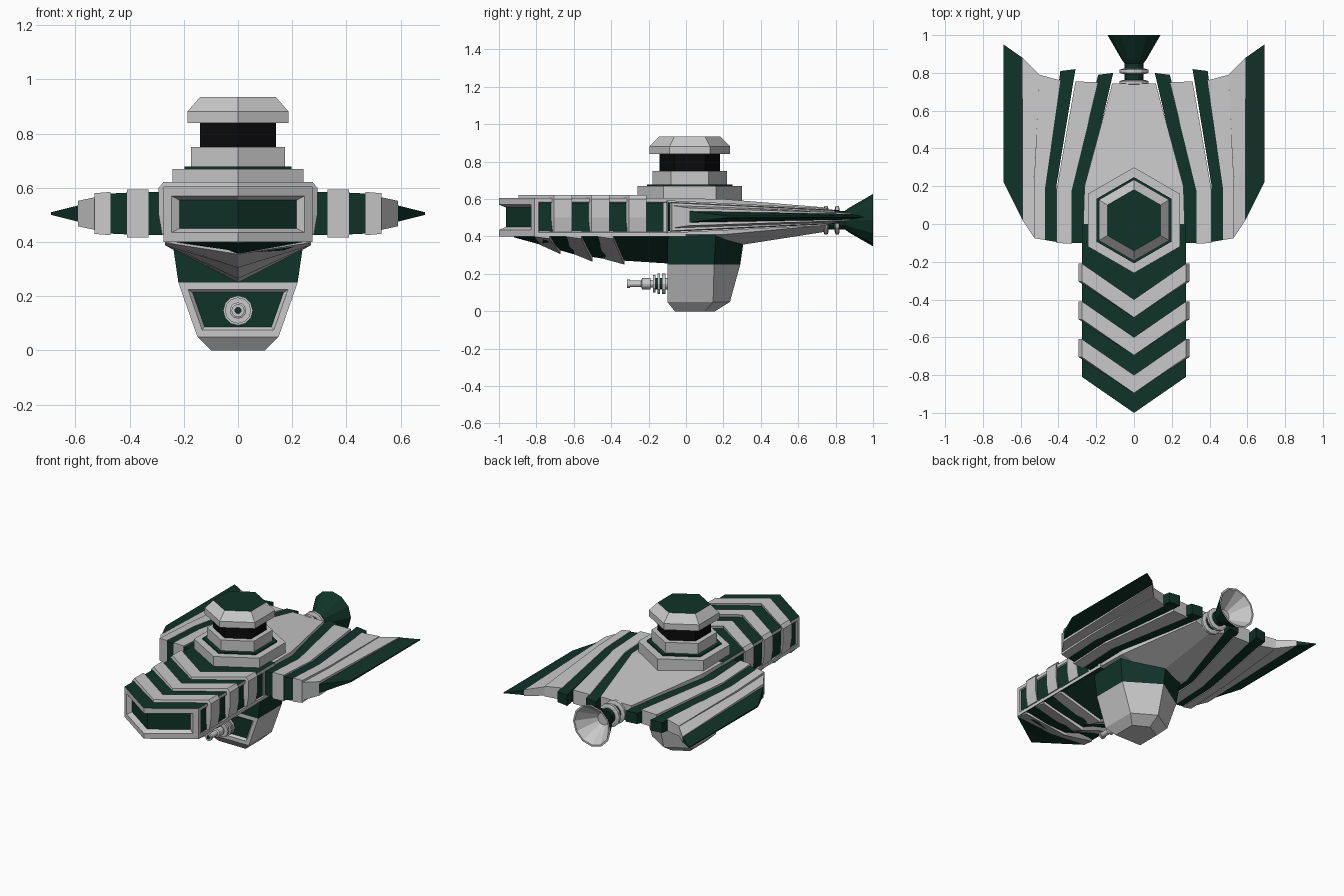
import bpy, bmesh, math

if "Cube" in bpy.data.objects:
    bpy.data.objects.remove(bpy.data.objects["Cube"])


def material(name, rgb):
    m = bpy.data.materials.new(name)
    m.diffuse_color = (*rgb, 1)
    m.use_nodes = True
    m.node_tree.nodes["Principled BSDF"].inputs["Base Color"].default_value = m.diffuse_color
    return m


MATS = [material("light grey", (0.58, 0.58, 0.58)),
        material("dark green", (0.005, 0.033, 0.021)),
        material("black", (0.003, 0.003, 0.003))]
GREY, GREEN, BLACK = 0, 1, 2


def finish(name, bm, mirror=False):
    bmesh.ops.recalc_face_normals(bm, faces=bm.faces[:])
    me = bpy.data.meshes.new(name)
    bm.to_mesh(me)
    bm.free()
    for m in MATS:
        me.materials.append(m)
    ob = bpy.data.objects.new(name, me)
    bpy.context.collection.objects.link(ob)
    if mirror:
        ob.modifiers.new("Mirror", 'MIRROR').use_mirror_merge = False
    return ob


def loft_bm(rings, mat):
    """Closed solid through a list of equal-length point rings."""
    bm = bmesh.new()
    vs = [[bm.verts.new(p) for p in r] for r in rings]
    n = len(vs[0])
    for a, b in zip(vs, vs[1:]):
        for i in range(n):
            j = (i + 1) % n
            bm.faces.new((a[i], a[j], b[j], b[i]))
    bm.faces.new(vs[0])
    bm.faces.new(vs[-1])
    for f in bm.faces:
        f.material_index = mat
    bmesh.ops.recalc_face_normals(bm, faces=bm.faces[:])
    return bm


def loft(name, rings, mat, mirror=False):
    return finish(name, loft_bm(rings, mat), mirror)


def recess(bm, faces, rim, lip, depth):
    """Flat rim, then a sunken green panel."""
    if rim:
        bmesh.ops.inset_region(bm, faces=faces, thickness=rim, use_even_offset=True)
    bmesh.ops.inset_region(bm, faces=faces, thickness=lip, depth=-depth, use_even_offset=True)
    for f in faces:
        f.material_index = GREEN


def hexagon(r, z):
    return [(r * math.sin(k * math.pi / 3), 0.02 + r * math.cos(k * math.pi / 3), z) for k in range(6)]


def lathe_y(name, profile, zc, n, mats):
    """Spin (radius, y) points round the y axis; one material per segment."""
    bm = bmesh.new()
    rows = [[bm.verts.new((r * math.cos(2 * math.pi * k / n), y, zc + r * math.sin(2 * math.pi * k / n)))
             for k in range(n)] for r, y in profile]
    for a, b, m in zip(rows, rows[1:], mats):
        for k in range(n):
            j = (k + 1) % n
            bm.faces.new((a[k], a[j], b[j], b[k])).material_index = m
    bm.faces.new(rows[0]).material_index = mats[0]
    bm.faces.new(rows[-1]).material_index = mats[-1]
    return finish(name, bm)


# Neck: pointed block with sunken nose and side panels
plan = [(0, -1), (0.275, -0.81), (0.275, 0), (-0.275, 0), (-0.275, -0.81)]
bm = loft_bm([[(x, y, z) for x, y in plan] for z in (0.4, 0.605)], GREY)
for f in bm.faces:
    if abs(f.normal.z) > 0.9:
        f.material_index = GREEN
nose = [f for f in bm.faces if f.normal.y < -0.5]
sides = [[f for f in bm.faces if f.normal.x * s > 0.9] for s in (1, -1)]
recess(bm, nose, 0.035, 0.015, 0.03)
for s in sides:
    recess(bm, s, 0.022, 0.004, 0.008)
finish("neck", bm)

# Chevron bands wrapped over the neck
for k in range(3):
    yc = -0.895 + 0.2 * k
    rings = []
    for w, z in ((0.28, 0.425), (0.293, 0.5), (0.293, 0.6), (0.275, 0.622)):
        rings.append([(0, yc, z), (w, yc + 0.19, z), (w, yc + 0.285, z),
                      (0, yc + 0.095, z), (-w, yc + 0.285, z), (-w, yc + 0.19, z)])
    loft(f"chevron_band_{k + 1}", rings, GREY)

# Belly: green keel with overlapping grey blades
keel = [(-0.92, 0.11, 0.395), (-0.81, 0.265, 0.365), (-0.6, 0.265, 0.305),
        (-0.4, 0.265, 0.275), (-0.09, 0.265, 0.255)]
loft("belly_keel", [[(-w, y, 0.405), (w, y, 0.405), (0, y, z)] for y, w, z in keel], GREEN)
for k, (y1, z0, z1) in enumerate(((-0.67, 0.355, 0.305), (-0.5, 0.31, 0.265), (-0.33, 0.28, 0.25))):
    rings = []
    for x, dy0, dy1, za, zb in ((-0.27, -0.14, -0.06, 0.398, 0.388), (0, -0.11, 0, z0, z1),
                                (0.27, -0.14, -0.06, 0.398, 0.388)):
        rings.append([(x, y1 + dy0, za), (x, y1 + dy1, zb), (x, y1 + dy1, zb + 0.04), (x, y1 + dy0, za + 0.03)])
    loft(f"belly_blade_{k + 1}", rings, GREY)

# Main hull tapering to the tail
hull = [(-0.12, 0.272, 0.605, 0.41, 0.36), (0.2, 0.262, 0.6, 0.41, 0.34), (0.745, 0.115, 0.555, 0.46, 0.425)]
loft("hull", [[(-w, y, zt), (w, y, zt), (w, y, zb), (0, y, zk), (-w, y, zb)] for y, w, zt, zb, zk in hull], GREY)

# Top turret: stacked hexagons
for name, mat, steps in (
        ("turret_base", GREY, ((0.28, 0.59), (0.28, 0.67))),
        ("turret_trim", GREEN, ((0.228, 0.665), (0.228, 0.679))),
        ("turret_ring", GREY, ((0.2, 0.67), (0.2, 0.75))),
        ("turret_window", BLACK, ((0.163, 0.745), (0.163, 0.845)))):
    loft(name, [hexagon(r, z) for r, z in steps], mat)
bm = loft_bm([hexagon(0.215, 0.84), hexagon(0.215, 0.882), hexagon(0.162, 0.935)], GREY)
for f in bm.faces:
    if f.normal.z > 0.9:
        f.material_index = GREEN
finish("turret_cap", bm)


# Chin turret: pentagon sections, flat front and pointed back
def pentagon(w, yf, ym, yb, z):
    return [(-w, yf, z), (w, yf, z), (w, ym, z), (0, yb, z), (-w, ym, z)]


loft("chin_collar", [pentagon(0.245, -0.1, 0.16, 0.315, 0.42), pentagon(0.22, -0.1, 0.15, 0.29, 0.25)], GREEN)
bm = loft_bm([pentagon(0.22, -0.1, 0.15, 0.29, 0.25), pentagon(0.15, -0.1, 0.145, 0.235, 0.05),
              pentagon(0.1, -0.06, 0.1, 0.155, 0)], GREY)
recess(bm, [f for f in bm.faces if f.normal.y < -0.95], 0.025, 0.012, 0.015)
finish("chin_turret", bm)

# Chin gun: stepped barrel
gun = [(0.03, -0.07), (0.03, -0.11), (0.055, -0.11), (0.055, -0.128), (0.03, -0.128), (0.03, -0.138),
       (0.055, -0.138), (0.055, -0.152), (0.03, -0.152), (0.03, -0.162), (0.048, -0.162), (0.048, -0.176),
       (0.02, -0.176), (0.02, -0.19), (0.03, -0.19), (0.03, -0.235), (0.018, -0.24), (0.018, -0.3),
       (0.024, -0.3), (0.024, -0.315), (0.012, -0.315), (0.012, -0.29)]
lathe_y("chin_gun", gun, 0.147, 12, [GREEN if i in (4, 8) or i > 19 else GREY for i in range(len(gun) - 1)])

# Wings: fanned strips. colour, x front pair, x back pair, y front pair, y back pair,
# half height front pair, half height back pair
strips = [
    (GREEN, (0.25, 0.33), (0.11, 0.19), (-0.1, -0.1), (0.8, 0.79), (0.08, 0.08), (0.036, 0.036)),
    (GREY, (0.33, 0.41), (0.19, 0.31), (-0.105, -0.1), (0.75, 0.755), (0.088, 0.088), (0.046, 0.046)),
    (GREEN, (0.41, 0.47), (0.31, 0.39), (-0.095, -0.085), (0.82, 0.81), (0.077, 0.074), (0.036, 0.034)),
    (GREY, (0.47, 0.53), (0.39, 0.5), (-0.085, -0.075), (0.76, 0.79), (0.08, 0.075), (0.04, 0.034)),
    (GREY, (0.53, 0.59), (0.5, 0.59), (-0.07, 0.02), (0.79, 0.88), (0.06, 0.047), (0.03, 0.02)),
    (GREEN, (0.59, 0.69), (0.59, 0.69), (0.02, 0.22), (0.88, 0.95), (0.03, 0.005), (0.015, 0.003))]
for k, (mat, xf, xb, yf, yb, hf, hb) in enumerate(strips):
    rings = []
    for t in (0, 0.33, 1):
        u = max(0, (t - 0.33) / 0.67)          # strips run straight, then bend inward
        p = [(xf[i] + (xb[i] - xf[i]) * u, yf[i] + (yb[i] - yf[i]) * t, hf[i] + (hb[i] - hf[i]) * t)
             for i in (0, 1)]
        (x0, y0, h0), (x1, y1, h1) = p
        c = 0.505
        rings.append([(x0, y0, c + h0), (x1, y1, c + h1), (x1, y1, c - h1), (x0, y0, c - h0)])
    loft(f"wing_strip_{k + 1}", rings, mat, mirror=True)

# Tail: flared bell with two collars
lathe_y("tail_bell", [(0.05, 0.7), (0.05, 0.85), (0.065, 0.87), (0.14, 1.0), (0.128, 1.0), (0.04, 0.88)],
        0.487, 12, [GREEN, GREEN, GREEN, GREY, GREY])
for k, y in enumerate((0.735, 0.795)):
    lathe_y(f"tail_collar_{k + 1}", [(0.06, y), (0.077, y + 0.005), (0.077, y + 0.022), (0.06, y + 0.027)],
            0.487, 12, [GREY] * 3)
